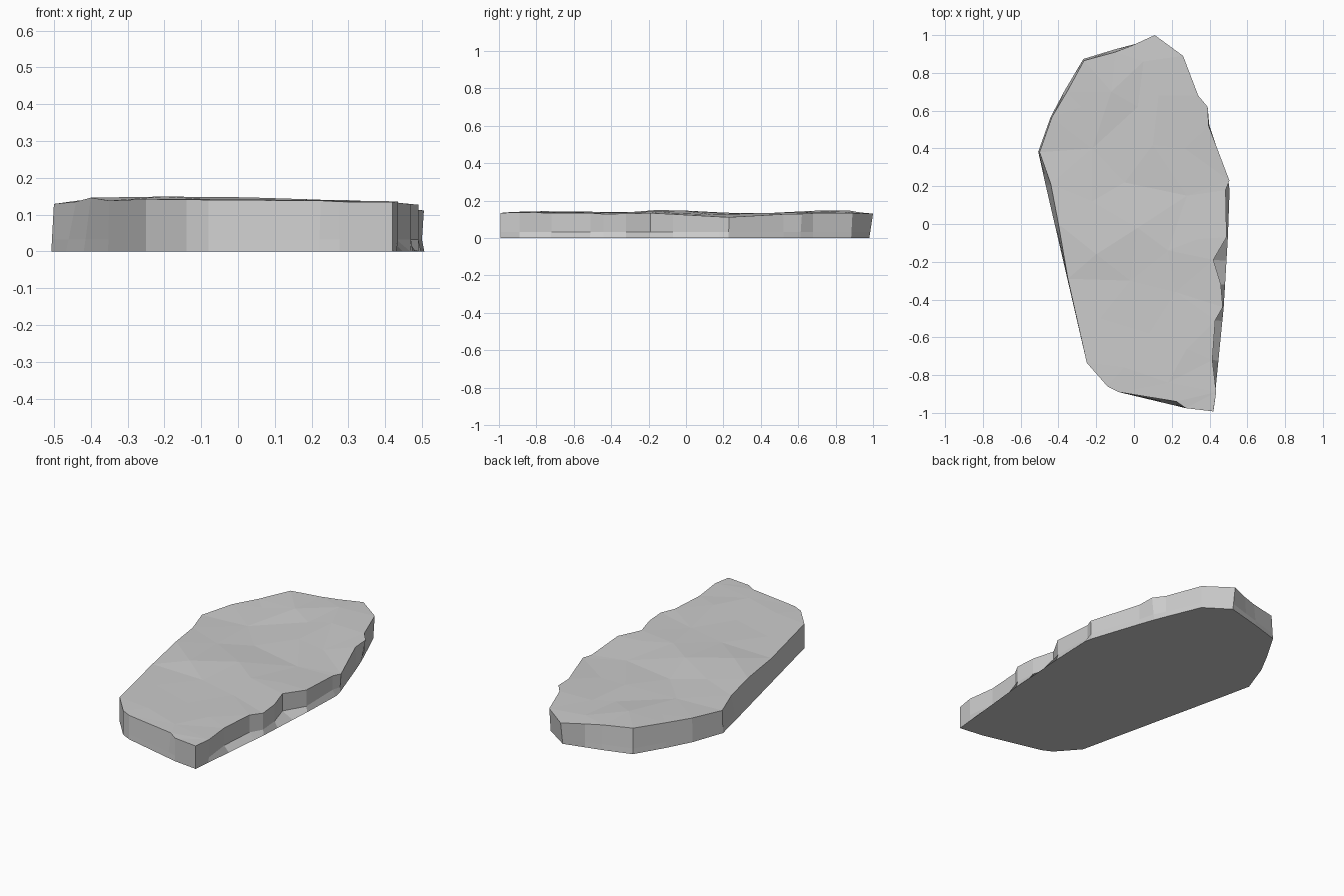
import bpy, bmesh
from mathutils import Vector
from mathutils.geometry import convex_hull_2d, delaunay_2d_cdt, intersect_point_line

# Worn rim of the top face, counter-clockwise: x, y, z
RIM = [(.11, 1.0, .130), (-.01, .945, .135), (-.10, .91, .140), (-.265, .865, .148),
       (-.355, .70, .140), (-.435, .565, .138), (-.50, .38, .129), (-.44, .21, .135),
       (-.40, .00, .146), (-.35, -.29, .138), (-.25, -.735, .142), (-.14, -.86, .141),
       (-.08, -.89, .140), (.225, -.94, .138), (.275, -.975, .135), (.42, -.992, .134),
       (.435, -.89, .136), (.415, -.72, .134), (.43, -.51, .133), (.47, -.44, .128),
       (.46, -.32, .130), (.42, -.19, .133), (.49, -.07, .127), (.485, .18, .113),
       (.505, .23, .111), (.395, .52, .127), (.39, .62, .129), (.34, .68, .132),
       (.26, .89, .132)]

# Gentle hollows and swells inside the top face
RELIEF = [(.05, .86, .138), (-.12, .70, .146), (.13, .68, .136), (-.28, .62, .138),
          (.02, .62, .134), (-.22, .40, .131), (.10, .42, .134), (.27, .40, .124),
          (-.05, .22, .131), (.28, .15, .124), (-.22, .12, .137), (.02, -.02, .147),
          (-.20, -.16, .149), (.18, -.14, .142), (.34, -.08, .134), (-.02, -.30, .138),
          (.22, -.36, .136), (-.18, -.50, .140), (.08, -.58, .136), (.28, -.66, .140),
          (-.05, -.76, .143), (.18, -.84, .139)]

# Straight-cut underside
BASE = [Vector(p) for p in [(.11, .98), (-.10, .925), (-.28, .87), (-.44, .57), (-.508, .38),
        (-.25, -.735), (-.14, -.86), (-.08, -.89), (.275, -.975), (.42, -.995),
        (.475, -.44), (.497, -.07), (.507, .20), (.38, .58), (.26, .88)]]


def to_base(p):
    """Nearest point on the underside outline."""
    best = None
    for a, b in zip(BASE, BASE[1:] + BASE[:1]):
        q, t = intersect_point_line(p, a, b)
        q = a.lerp(b, min(1, max(0, t)))[:2]
        q = Vector(q)
        if best is None or (q - p).length < (best - p).length:
            best = q
    return best


bm = bmesh.new()
n = len(RIM)
top = [bm.verts.new(p) for p in RIM + RELIEF]
mid, low = [], []
for x, y, z in RIM:
    p = Vector((x, y))
    q = to_base(p)
    m = p if x > .4 and y < .2 else p.lerp(q, .75)   # chipped side leaves a low ledge
    mid.append(bm.verts.new((m.x, m.y, .032)))
    low.append(bm.verts.new((q.x, q.y, 0)))

# Top surface
pts = [Vector(p[:2]) for p in RIM + RELIEF]
res = delaunay_2d_cdt(pts, [], [list(range(n))], 1, 1e-5)
for f in res[2]:
    bm.faces.new([top[res[3][i][0]] for i in f])

# Walls and underside
for i in range(n):
    j = (i + 1) % n
    bm.faces.new((top[j], top[i], mid[i], mid[j]))
    bm.faces.new((mid[j], mid[i], low[i], low[j]))
bm.faces.new(low[::-1])
bmesh.ops.dissolve_degenerate(bm, edges=bm.edges, dist=1e-4)
bmesh.ops.recalc_face_normals(bm, faces=bm.faces)

mesh = bpy.data.meshes.new("stone_slab")
bm.to_mesh(mesh)
bm.free()
bpy.context.collection.objects.link(bpy.data.objects.new("stone_slab", mesh))
